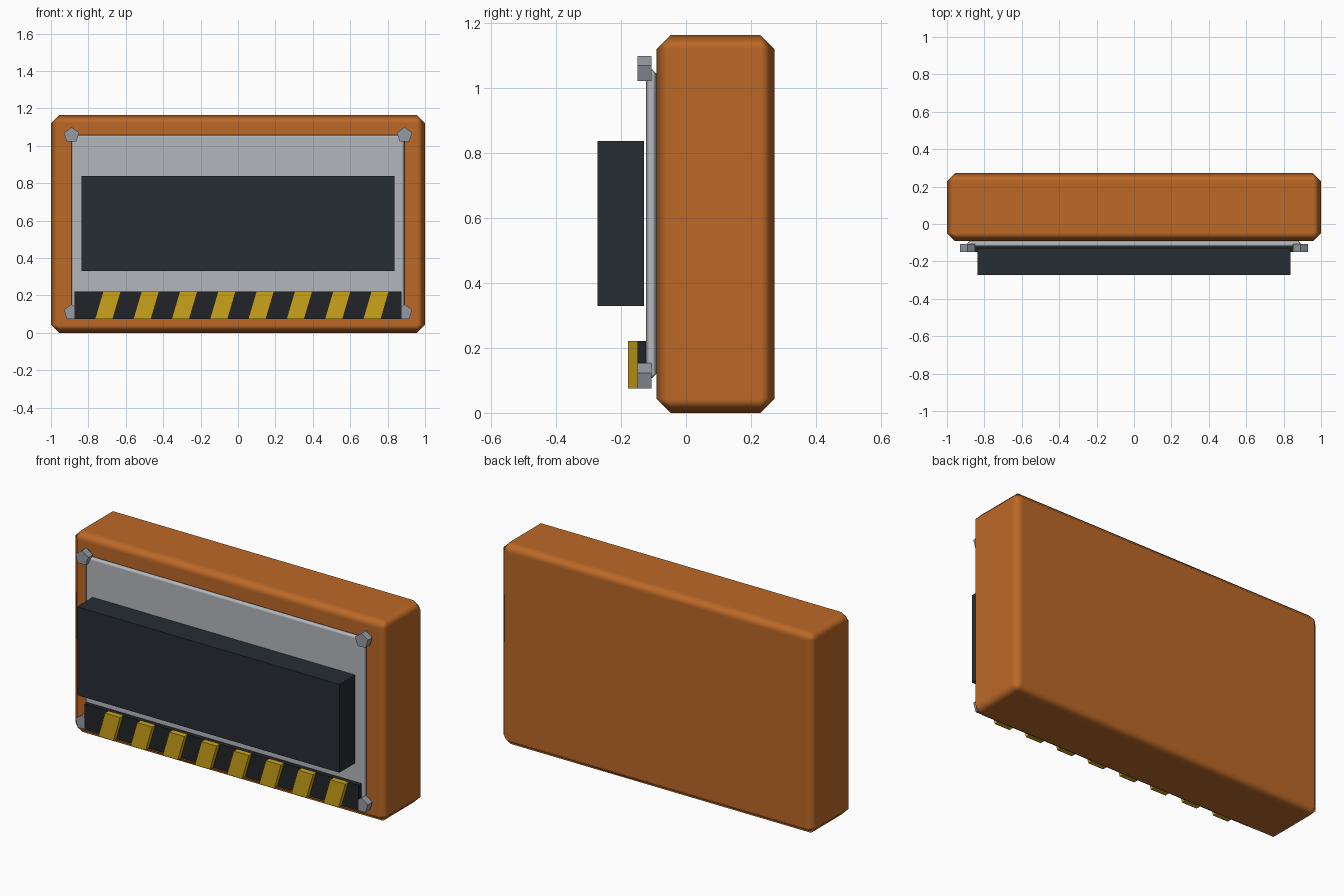
import bpy, bmesh, math

if "Cube" in bpy.data.objects:
    bpy.data.objects.remove(bpy.data.objects["Cube"])


def material(name, rgb):
    m = bpy.data.materials.new(name)
    m.diffuse_color = (*rgb, 1)
    m.use_nodes = True
    m.node_tree.nodes["Principled BSDF"].inputs["Base Color"].default_value = m.diffuse_color
    return m


ORANGE = material("orange", (0.50, 0.14, 0.02))
DARK = material("dark", (0.020, 0.026, 0.034))
BLACK = material("black", (0.016, 0.017, 0.020))
YELLOW = material("yellow", (0.60, 0.37, 0.01))
LIGHT = material("light_grey", (0.45, 0.47, 0.50))
STEEL = material("steel", (0.30, 0.33, 0.36))


def prism(name, outline, y0, y1, mat, bevel=0):
    """Extrude an x-z outline between two depths."""
    bm = bmesh.new()
    face = bm.faces.new([bm.verts.new((x, y0, z)) for x, z in outline])
    ext = bmesh.ops.extrude_face_region(bm, geom=[face])["geom"]
    for v in (g for g in ext if isinstance(g, bmesh.types.BMVert)):
        v.co.y = y1
    bmesh.ops.recalc_face_normals(bm, faces=bm.faces[:])
    mesh = bpy.data.meshes.new(name)
    bm.to_mesh(mesh)
    bm.free()
    obj = bpy.data.objects.new(name, mesh)
    bpy.context.collection.objects.link(obj)
    mesh.materials.append(mat)
    if bevel:
        mesh.polygons.foreach_set("use_smooth", [True] * len(mesh.polygons))
        mod = obj.modifiers.new("bevel", "BEVEL")
        mod.width, mod.segments, mod.harden_normals = bevel, 1, True
    return obj


def box(name, x, z0, z1, y0, y1, mat, bevel=0):
    return prism(name, [(-x, z0), (x, z0), (x, z1), (-x, z1)], y0, y1, mat, bevel)


# Chamfered housing and the front plate
box("housing", 1.0, 0, 1.164, -0.091, 0.272, ORANGE, 0.043)
box("front_plate", 0.89, 0.107, 1.058, -0.123, -0.09, LIGHT, 0.014)

# Raised screen block
box("screen", 0.836, 0.33, 0.838, -0.272, -0.129, DARK)

# Hazard strip with slanted stripes
box("hazard_strip", 0.873, 0.075, 0.221, -0.15, -0.12, BLACK)
for i in range(8):
    x = -0.717 + i * 0.2048
    prism(f"hazard_stripe_{i + 1}",
          [(x - 0.048, 0.075), (x + 0.048, 0.075), (x + 0.091, 0.221), (x - 0.005, 0.221)],
          -0.178, -0.149, YELLOW)

# Five-sided corner bolts
R = 0.043
for sx in (-1, 1):
    for level, z in (("lower", 0.11), ("upper", 1.057)):
        pts = [(sx * 0.89 + R * math.sin(a), z + R * math.cos(a))
               for a in (k * math.tau / 5 for k in range(5))]
        side = "left" if sx < 0 else "right"
        prism(f"{level}_{side}_bolt", pts, -0.149, -0.107, STEEL)
